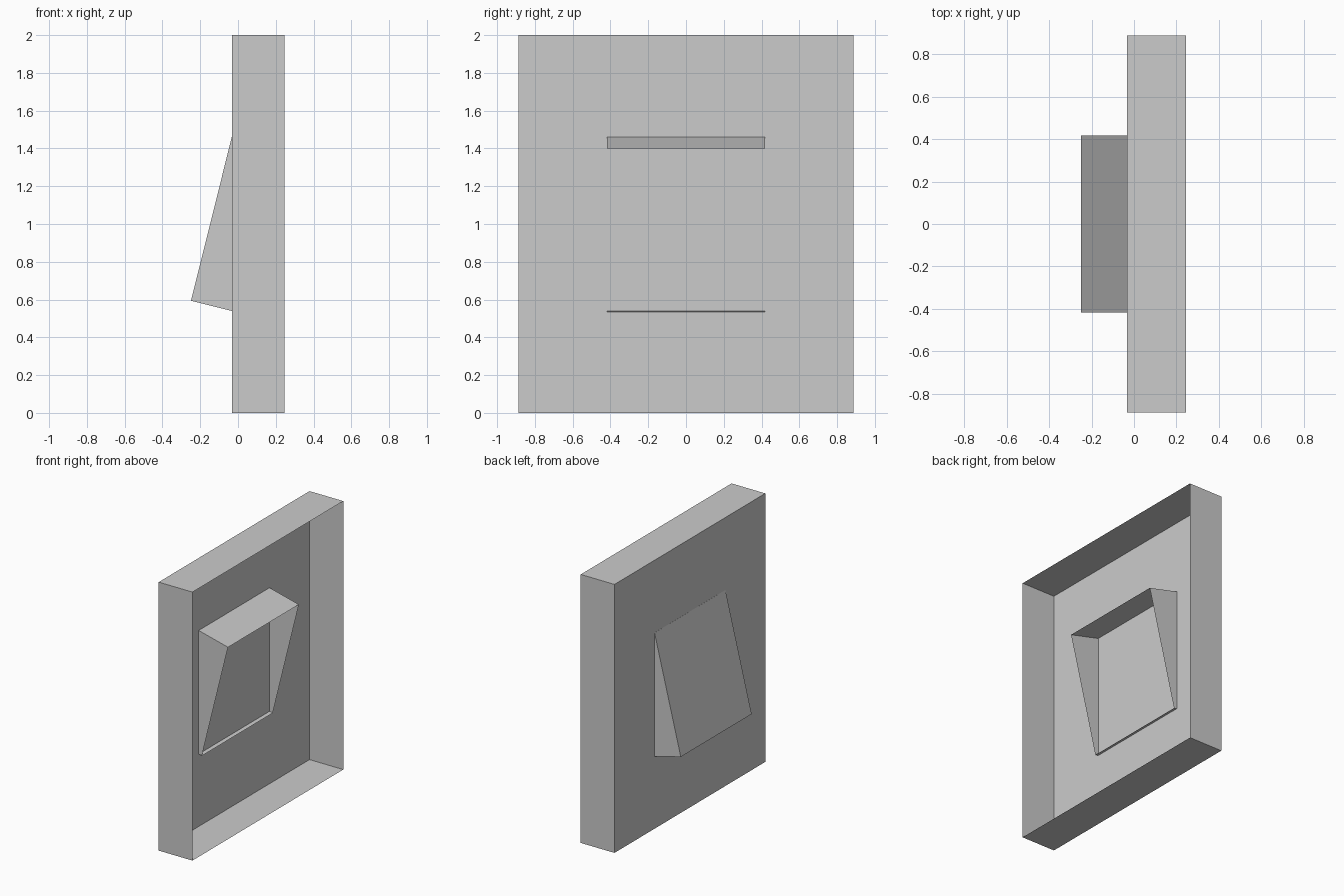
import bpy, bmesh
from math import radians
from mathutils import Matrix

if "Cube" in bpy.data.objects:
    bpy.data.objects.remove(bpy.data.objects["Cube"])


def open_box(name, depth, width, height, matrix):
    """Thin-shell box whose +x side is left open; origin on the centre of its face."""
    bm = bmesh.new()
    bmesh.ops.create_cube(bm, size=1)
    bmesh.ops.translate(bm, verts=bm.verts, vec=(0.5, 0, 0))
    bmesh.ops.scale(bm, verts=bm.verts, vec=(depth, width, height))
    bm.normal_update()
    back = [f for f in bm.faces if f.normal.x > 0.9]
    bmesh.ops.delete(bm, geom=back, context='FACES_ONLY')
    mesh = bpy.data.meshes.new(name)
    bm.to_mesh(mesh)
    bm.free()
    obj = bpy.data.objects.new(name, mesh)
    obj.matrix_world = matrix
    bpy.context.collection.objects.link(obj)
    return obj


# Wall plate: shallow tray, open at the back
open_box("switch_plate", 0.278, 1.775, 2.0, Matrix.Translation((-0.032, 0, 1.0)))

# Rocker: open box tilted through the plate, lower edge sticking out
open_box("switch_rocker", 0.25, 0.834, 0.893,
         Matrix.Translation((-0.141, 0, 1.027)) @ Matrix.Rotation(radians(14), 4, 'Y'))
